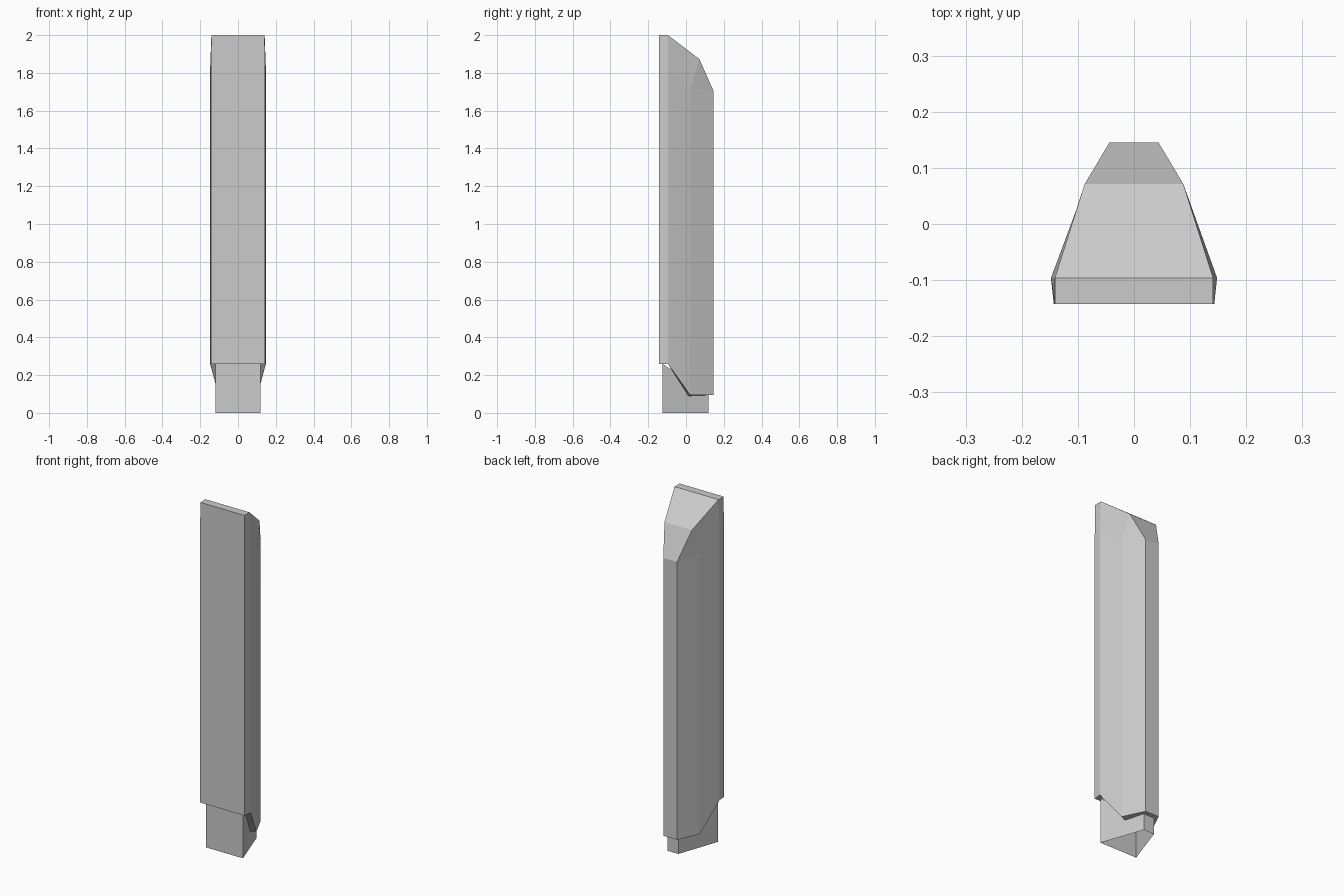
import bpy, bmesh

if "Cube" in bpy.data.objects:
    bpy.data.objects.remove(bpy.data.objects["Cube"])


def mirrored_loop(bm, half):
    """Closed loop from right-half points, mirrored across x."""
    right = [bm.verts.new(p) for p in half]
    left = [bm.verts.new((-x, y, z)) for x, y, z in reversed(half)]
    return right + left


def bridge(bm, a, b):
    n = len(a)
    for i in range(n):
        j = (i + 1) % n
        quad = [a[i], a[j], b[j], b[i]]
        bm.faces.new(quad)


def finish(bm, name):
    bmesh.ops.remove_doubles(bm, verts=bm.verts[:], dist=0.0005)
    bmesh.ops.recalc_face_normals(bm, faces=bm.faces[:])
    mesh = bpy.data.meshes.new(name)
    bm.to_mesh(mesh)
    bm.free()
    obj = bpy.data.objects.new(name, mesh)
    bpy.context.collection.objects.link(obj)
    return obj


# Outer sheath: underside rim, lower edge, shoulder and bevelled tip
rim = [(.119, -.125, .26), (.108, -.096, .26), (.070, .012, .09), (.034, .119, .095)]
lower = [(.143, -.143, .26), (.148, -.096, .26), (.103, .022, .095), (.044, .145, .095)]
shoulder = [(.143, -.143, 1.81), (.148, -.096, 1.81), (.103, .025, 1.72), (.044, .145, 1.705)]
tip = [(.141, -.143, 2), (.141, -.096, 2), (.088, .071, 1.873), (.044, .145, 1.705)]

bm = bmesh.new()
loops = [mirrored_loop(bm, half) for half in (rim, lower, shoulder, tip)]
for a, b in zip(loops, loops[1:]):
    bridge(bm, a, b)
# Sloping top strips
top = loops[-1]
for i in range(3):
    bm.faces.new([top[i], top[i + 1], top[6 - i], top[7 - i]])
finish(bm, "outer_sheath")

# Inner socket: open tapered tube with a slanted top edge
bm = bmesh.new()
base = mirrored_loop(bm, [(.119, -.125, 0), (.034, .119, 0)])
head = mirrored_loop(bm, [(.119, -.125, .26), (.034, .119, .10)])
bridge(bm, base, head)
finish(bm, "inner_socket")
